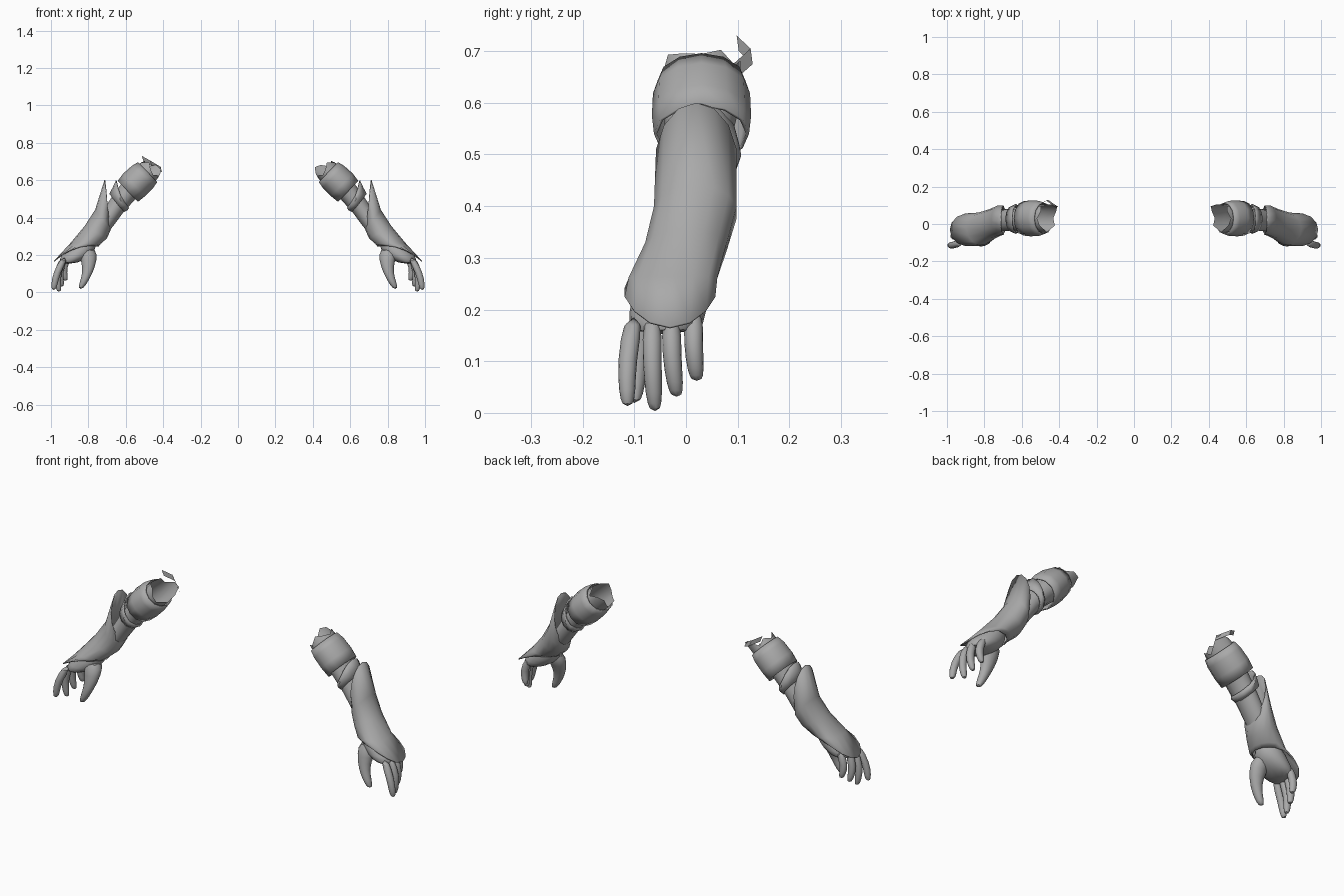
import bpy, bmesh, math
from mathutils import Vector

cube = bpy.data.objects.get("Cube")
if cube:
    bpy.data.objects.remove(cube, do_unlink=True)

grey = bpy.data.materials.new("plain grey")
grey.use_nodes = True
grey.diffuse_color = (0.4, 0.4, 0.4, 1)
grey.node_tree.nodes["Principled BSDF"].inputs["Base Color"].default_value = (0.4, 0.4, 0.4, 1)


def finish(name, bm, angle=40):
    mesh = bpy.data.meshes.new(name)
    bmesh.ops.recalc_face_normals(bm, faces=bm.faces)
    bm.to_mesh(mesh)
    bm.free()
    ob = bpy.data.objects.new(name, mesh)
    bpy.context.collection.objects.link(ob)
    mesh.materials.append(grey)
    bpy.ops.object.select_all(action='DESELECT')
    ob.select_set(True)
    bpy.context.view_layer.objects.active = ob
    bpy.ops.object.shade_smooth_by_angle(angle=math.radians(angle))
    return ob


def loft(name, rings, sides=12, shell=0.0, smooth=0, jag=(0,)):
    """Rings are x, y, z, radius, y radius, tilt in degrees, bend along the axis."""
    bm = bmesh.new()
    loops = []
    for i, ring in enumerate(rings):
        x, y, z, r, ry, tilt, bend = (tuple(ring) + (0, 0))[:7]
        t = math.radians(tilt)
        u = Vector((math.cos(t), 0, math.sin(t)))
        w = Vector((-math.sin(t), 0, math.cos(t)))
        loop = []
        for k in range(sides):
            a = math.tau * k / sides
            shift = bend * math.sin(a) ** 2 + (jag[k % len(jag)] if i == 0 else 0)
            p = Vector((x, y, z)) + u * r * math.cos(a) + w * shift
            p.y += ry * math.sin(a)
            loop.append(bm.verts.new(p))
        loops.append(loop)
    for a, b in zip(loops, loops[1:]):
        for k in range(sides):
            j = (k + 1) % sides
            bm.faces.new((a[k], a[j], b[j], b[k]))
    if smooth:
        bm.faces.new(loops[0])
        bm.faces.new(loops[-1])
    ob = finish(name, bm, 70 if smooth else 40)
    if shell:
        mod = ob.modifiers.new("thickness", 'SOLIDIFY')
        mod.thickness = shell
        mod.offset = -1
    if smooth:
        mod = ob.modifiers.new("rounding", 'SUBSURF')
        mod.levels = mod.render_levels = smooth
    ob.modifiers.new("both_arms", 'MIRROR')
    return ob


# Upper arm cloth with a torn top edge, running down through the elbow
loft("upper_arm", [
    (0.475, 0.03, 0.65, 0.062, 0.075, 46),
    (0.53, 0.03, 0.598, 0.064, 0.075, 46),
    (0.59, 0.025, 0.535, 0.055, 0.064, 46),
    (0.65, 0.022, 0.46, 0.05, 0.06, 48),
    (0.70, 0.02, 0.385, 0.045, 0.058, 45),
    (0.745, 0.005, 0.33, 0.045, 0.055, 30),
], jag=(0, 0.02, 0, 0.045, 0.06, 0.03, 0, 0.02, 0, 0.01, 0.03, 0.01))

# Wide cuff above the elbow
loft("upper_cuff", [
    (0.483, 0.03, 0.643, 0.074, 0.085, 46),
    (0.51, 0.03, 0.618, 0.082, 0.094, 46),
    (0.555, 0.03, 0.575, 0.084, 0.096, 46),
    (0.589, 0.03, 0.54, 0.078, 0.092, 46),
], shell=0.006)

# Slanted elbow guard
loft("elbow_guard", [
    (0.617, 0.027, 0.525, 0.082, 0.076, 64, -0.012),
    (0.632, 0.027, 0.498, 0.072, 0.08, 57),
    (0.65, 0.027, 0.478, 0.062, 0.072, 52),
], shell=0.006)

# Forearm guard with a pointed top and a flared lip over the hand
loft("forearm_guard", [
    (0.70, 0.02, 0.485, 0.116, 0.08, 83),
    (0.722, 0.018, 0.388, 0.068, 0.082, 52),
    (0.76, 0.0, 0.322, 0.068, 0.081, 30),
    (0.815, -0.025, 0.262, 0.08, 0.088, 2),
    (0.865, -0.031, 0.206, 0.126, 0.09, -18, 0.03),
], sides=14, shell=0.005)

# Hand
loft("palm", [
    (0.81, -0.02, 0.30, 0.05, 0.055),
    (0.83, -0.03, 0.245, 0.08, 0.075),
    (0.865, -0.035, 0.195, 0.09, 0.08),
    (0.915, -0.042, 0.15, 0.05, 0.078),
], sides=10, smooth=1)
loft("thumb", [
    (0.81, -0.05, 0.24, 0.06, 0.055),
    (0.795, -0.075, 0.17, 0.046, 0.038),
    (0.803, -0.095, 0.105, 0.029, 0.027),
    (0.825, -0.1, 0.055, 0.024, 0.023),
    (0.842, -0.1, 0.017, 0.014, 0.014),
], sides=8, smooth=1)

# Four fingers: knuckle, middle joint and tip in x, y, z
fingers = {
    "index_finger": ((0.925, -0.1, 0.19), (0.972, -0.115, 0.10), (0.986, -0.113, 0.012)),
    "middle_finger": ((0.93, -0.065, 0.19), (0.97, -0.066, 0.10), (0.957, -0.06, 0.002)),
    "ring_finger": ((0.93, -0.028, 0.19), (0.957, -0.028, 0.11), (0.942, -0.018, 0.03)),
    "little_finger": ((0.905, 0.015, 0.20), (0.937, 0.014, 0.13), (0.922, 0.021, 0.061)),
}
for name, joints in fingers.items():
    base, mid, tip = map(Vector, joints)
    rings = [(*base, 0.024, 0.022), (*mid, 0.021, 0.02)]
    rings += [(*mid.lerp(tip, 0.7), 0.019, 0.018), (*tip, 0.011, 0.011)]
    loft(name, rings, sides=8, smooth=1)

# Torn scrap standing off the top of the right arm only
bm = bmesh.new()
edge = [(-0.515, 0.098, 0.73), (-0.47, 0.125, 0.705), (-0.415, 0.088, 0.672)]
top = [bm.verts.new(p) for p in edge]
low = [bm.verts.new((x + 0.01, y + 0.004, z - 0.03)) for x, y, z in edge]
for k in range(2):
    bm.faces.new((top[k], top[k + 1], low[k + 1], low[k]))
finish("torn_scrap", bm)
